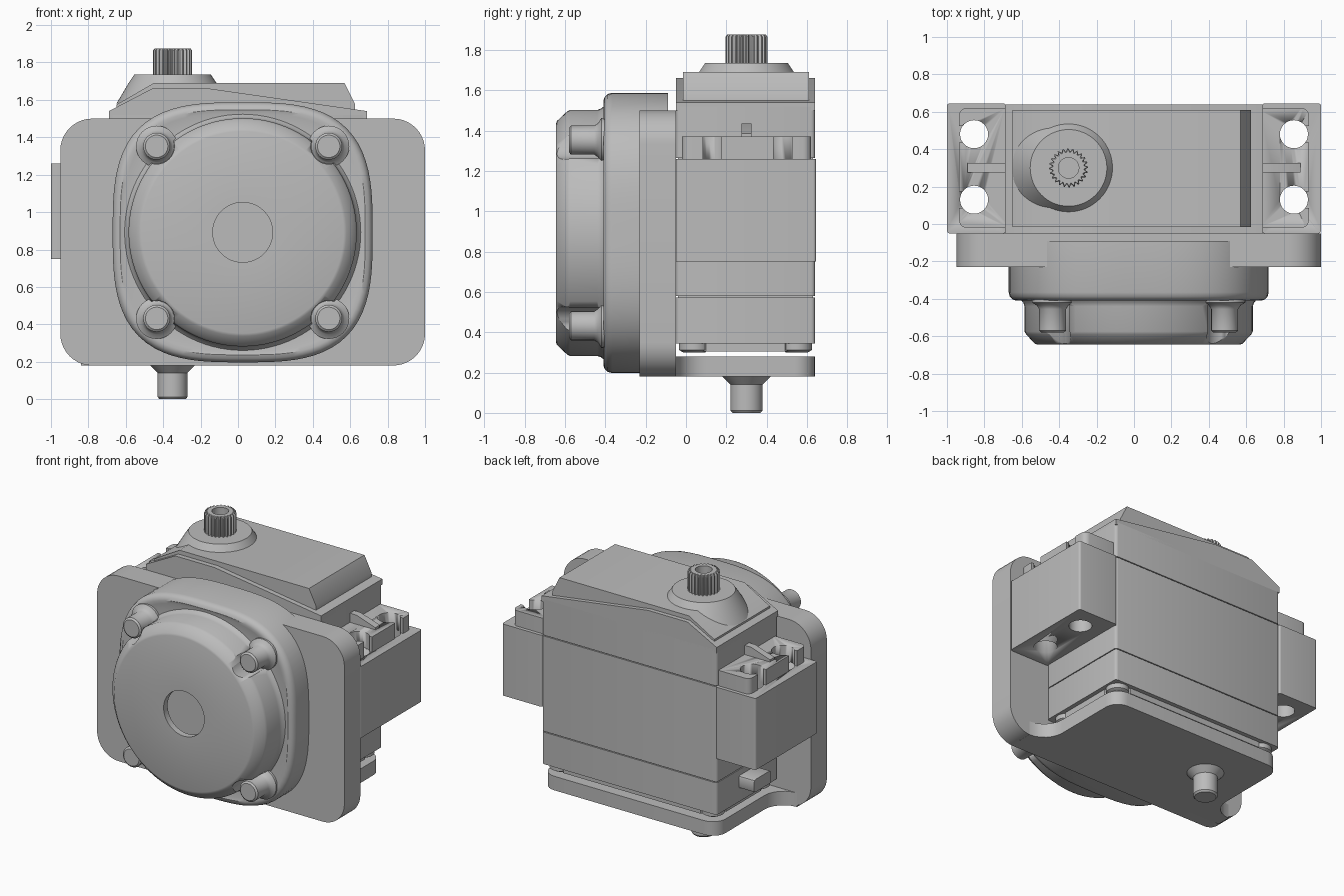
import bpy, bmesh
from math import cos, sin, pi, tau, copysign
from mathutils import Matrix, Vector

cube = bpy.data.objects.get("Cube")
if cube:
    bpy.data.objects.remove(cube, do_unlink=True)

grey = bpy.data.materials.new("plain grey")
grey.use_nodes = True
grey.diffuse_color = (0.5, 0.5, 0.5, 1)
grey.node_tree.nodes["Principled BSDF"].inputs["Base Color"].default_value = (0.5, 0.5, 0.5, 1)


def finish(name, bm, smooth=True):
    bmesh.ops.recalc_face_normals(bm, faces=bm.faces[:])
    me = bpy.data.meshes.new(name)
    bm.to_mesh(me)
    bm.free()
    me.materials.append(grey)
    ob = bpy.data.objects.new(name, me)
    bpy.context.collection.objects.link(ob)
    bpy.ops.object.select_all(action='DESELECT')
    ob.select_set(True)
    bpy.context.view_layer.objects.active = ob
    if smooth:
        bpy.ops.object.shade_smooth_by_angle(angle=0.6)
    return ob


def box(name, lo, hi, r=0, axis=2, seg=6):
    """Box with the edges along one axis rounded."""
    bm = bmesh.new()
    bmesh.ops.create_cube(bm, size=1)
    lo, hi = Vector(lo), Vector(hi)
    for v in bm.verts:
        v.co = Vector([(lo[i] + hi[i]) / 2 + v.co[i] * (hi[i] - lo[i]) for i in range(3)])
    if r:
        es = [e for e in bm.edges if abs((e.verts[0].co - e.verts[1].co)[axis]) > 1e-4]
        bmesh.ops.bevel(bm, geom=es, offset=r, segments=seg, profile=0.5, affect='EDGES')
    return finish(name, bm)


def loft(name, rings, caps=True):
    """Skin a list of equal-length point rings."""
    bm = bmesh.new()
    vs = [[bm.verts.new(p) for p in ring] for ring in rings]
    n = len(vs[0])
    for a, b in zip(vs, vs[1:]):
        for i in range(n):
            j = (i + 1) % n
            bm.faces.new((a[i], a[j], b[j], b[i]))
    bm.faces.new(vs[0])
    if caps:
        bm.faces.new(vs[-1])
    return finish(name, bm)


def lathe(name, prof, at, axis='Z', n=48):
    """Revolve (radius, height) pairs; axis Y keeps heights as world y."""
    rings = []
    for r, h in prof:
        ring = []
        for i in range(n):
            c, s = r * cos(tau * i / n), r * sin(tau * i / n)
            ring.append((at[0] + c, at[1] + s, h) if axis == 'Z' else (at[0] + c, h, at[1] + s))
        rings.append(ring)
    return loft(name, rings)


def prism(name, pts, a, b, axis='Y'):
    put = (lambda p, h: (p[0], h, p[1])) if axis == 'Y' else (lambda p, h: (p[0], p[1], h))
    return loft(name, [[put(p, h) for p in pts] for h in (a, b)])


def cut(ob, cutters):
    for c in cutters:
        c.hide_render = True
        m = ob.modifiers.new("cut", 'BOOLEAN')
        m.operation, m.solver, m.object = 'DIFFERENCE', 'EXACT', c
        bpy.context.view_layer.objects.active = ob
        bpy.ops.object.modifier_apply(modifier=m.name)
        bpy.data.objects.remove(c, do_unlink=True)


# Front plate and base with filleted junction
box("front_plate", (-0.95, -0.23, 0.18), (1, -0.05, 1.5), 0.17, 1, 10)
half = [(0.59 + 0.1 * sin(t * pi / 12), 0.54 + 0.1 * cos(t * pi / 12)) for t in range(7)]
half += [(0.84 - 0.15 * cos(t * pi / 12), 0.1 - 0.15 * sin(t * pi / 12)) for t in range(7)]
half.append((0.84, -0.15))
prism("base_plate", half + [(-x, y) for x, y in reversed(half)], 0.18, 0.28, 'Z')
lathe("pivot_pin", [(0.07, 0), (0.08, 0.012), (0.08, 0.14), (0.12, 0.18), (0.12, 0.2)], (-0.35, 0.3))

# Rounded-square flange of the motor cover
CX, CZ = 0.025, 0.892


def squircle(h, y, n=96, power=3.1):
    out = []
    for i in range(n):
        c, s = cos(tau * i / n), sin(tau * i / n)
        r = h / (abs(c) ** power + abs(s) ** power) ** (1 / power)
        out.append((CX + r * c, y, CZ + r * s))
    return out


loft("cover_flange", [squircle(h, y) for h, y in
     [(0.695, -0.09), (0.695, -0.365), (0.689, -0.388), (0.675, -0.403), (0.655, -0.41),
      (0.635, -0.404), (0.56, -0.404)]], caps=False)

# Hollow round cover with a central hole and four screw notches
cover = lathe("motor_cover", [(0.001, -0.24), (0.5, -0.24), (0.5, -0.59), (0.16, -0.6), (0.16, -0.645),
              (0.54, -0.645), (0.555, -0.64), (0.602, -0.59), (0.61, -0.575), (0.61, -0.44),
              (0.617, -0.42), (0.635, -0.4), (0.635, -0.235), (0.001, -0.235)], (CX, CZ), 'Y', 96)
corners = [(CX + 0.46 * sx, CZ + 0.46 * sz) for sx in (-1, 1) for sz in (-1, 1)]
cut(cover, [lathe("notch", [(0.095, -0.7), (0.095, -0.43)], p, 'Y', 32) for p in corners])
for p in corners:
    lathe("cover_screw", [(0.06, -0.58), (0.072, -0.57), (0.072, -0.455), (0.085, -0.435),
          (0.11, -0.42), (0.11, -0.38)], p, 'Y', 32)

# Servo case in three stacked sections with fine seams
for name, z0, z1 in (("lower_case", 0.345, 0.573), ("middle_case", 0.579, 1.258), ("upper_case", 1.264, 1.52)):
    box(name, (-0.69, -0.05, z0), (0.69, 0.64, z1), 0.02, 2, 3)
box("case_core", (-0.68, -0.04, 0.4), (0.68, 0.63, 1.5))
box("case_bottom", (-0.66, -0.02, 0.305), (0.66, 0.61, 0.36), 0.12, 2, 1)
for x in (-0.6, 0.6):
    for y in (0.04, 0.55):
        lathe("case_screw", [(0.055, 0.3), (0.075, 0.312), (0.075, 0.36)], (x, y), n=24)
box("cable_outlet", (-0.81, 0.2, 0.44), (-0.6, 0.39, 0.53), 0.015, 0, 2)

# Sloped lid, raised top and output hub
prism("lid_rim", [(-0.69, 1.5), (-0.69, 1.54), (-0.46, 1.66), (-0.15, 1.66), (0.69, 1.54), (0.69, 1.5)],
      -0.05, 0.64)
prism("lid_top", [(-0.65, 1.52), (-0.65, 1.575), (-0.45, 1.69), (0.57, 1.69), (0.625, 1.58), (0.625, 1.52)],
      -0.015, 0.61)
lathe("output_hub", [(0.3, 1.58), (0.235, 1.69), (0.205, 1.735), (0.001, 1.735)], (-0.35, 0.3), n=64)

# Splined output shaft with a bored end
teeth = 24
rings = []
for scale, z in ((1, 1.73), (1, 1.865), (0.92, 1.876), (0, 1.876), (0, 1.8)):
    ring = []
    for i in range(teeth * 4):
        r = (0.104 if i % 4 < 2 else 0.09) * scale or 0.055
        a = tau * i / (teeth * 4)
        ring.append((-0.35 + r * cos(a), 0.3 + r * sin(a), z))
    rings.append(ring)
loft("output_shaft", rings)

# Mounting brackets and slotted servo ears on both sides
for s, side in ((-1, "right"), (1, "left")):
    def sided(name, x0, x1, y0, y1, z0, z1, r=0, axis=2):
        a, b = sorted((s * x0, s * x1))
        return box(name, (a, y0, z0), (b, y1, z1), r, axis)

    def holes():
        return [lathe("hole", [(0.075, 0.6), (0.075, 1.5)], (s * 0.855, y), n=32) for y in (0.13, 0.48)]

    bracket = sided(side + "_bracket", 0.685, 1, -0.05, 0.645, 0.75, 1.26, 0.015)
    cut(bracket, holes())
    ear = sided(side + "_ear", 0.66, 0.935, -0.02, 0.62, 1.255, 1.37, 0.04)
    cut(ear, holes() + [sided("slot", 0.86, 1.1, y - 0.045, y + 0.045, 1.2, 1.5) for y in (0.13, 0.48)])
    rib = [(s * x, z) for x, z in ((0.67, 1.36), (0.67, 1.435), (0.74, 1.435), (0.89, 1.385), (0.89, 1.36))]
    prism(side + "_ear_rib", rib, 0.275, 0.325)
